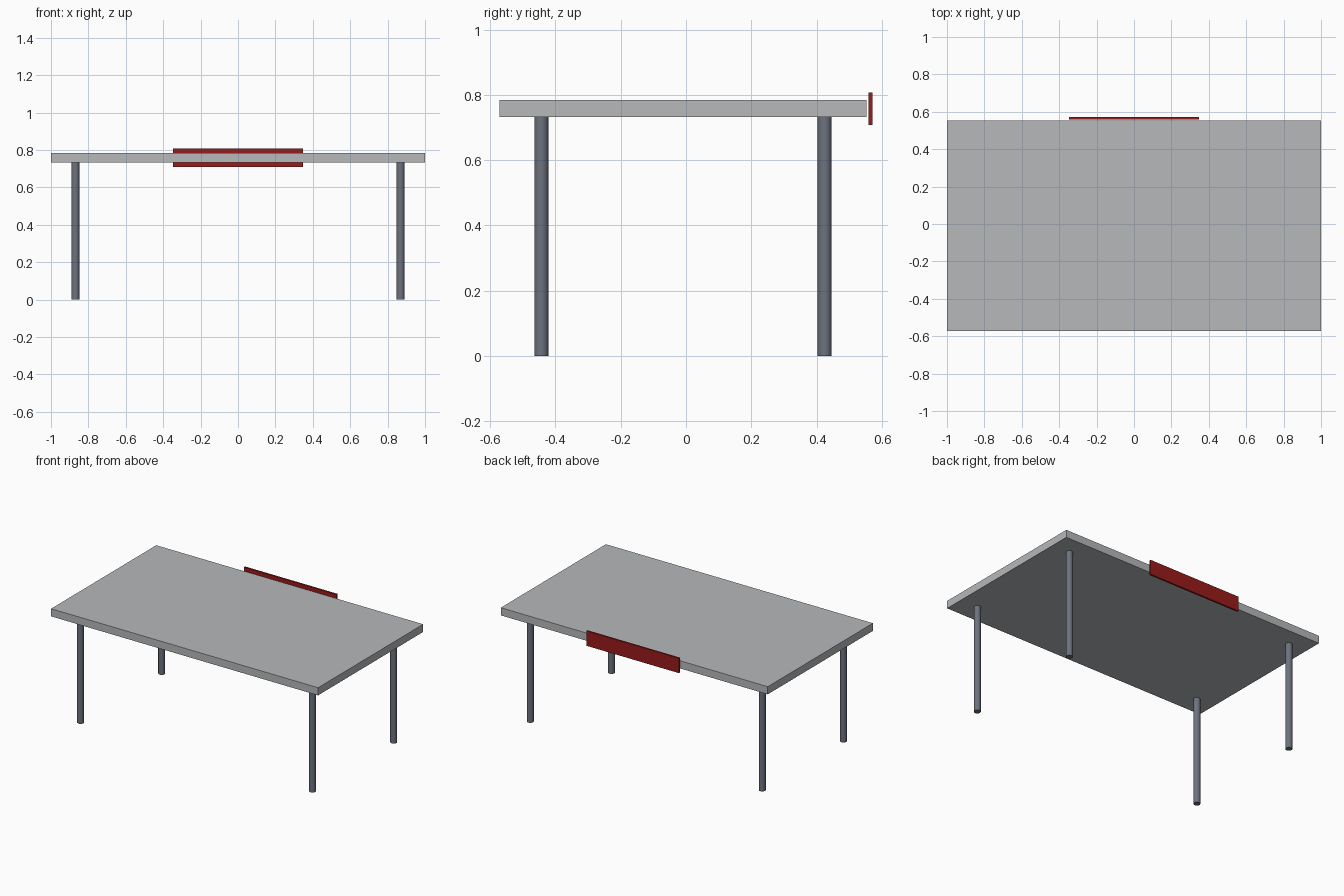
import bpy
import math

if "Cube" in bpy.data.objects:
    bpy.data.objects.remove(bpy.data.objects["Cube"], do_unlink=True)


def make_material(name, color):
    mat = bpy.data.materials.new(name)
    mat.use_nodes = True
    mat.diffuse_color = color
    mat.node_tree.nodes["Principled BSDF"].inputs["Base Color"].default_value = color
    return mat


def finish(name, mat):
    obj = bpy.context.object
    obj.name = name
    obj.data.materials.append(mat)
    return obj


def add_box(name, center, size, mat):
    bpy.ops.mesh.primitive_cube_add(size=1, location=center)
    bpy.context.object.scale = size
    bpy.ops.object.transform_apply(location=False, rotation=False, scale=True)
    return finish(name, mat)


top_gray = make_material("light gray", (0.47, 0.48, 0.49, 1))
leg_gray = make_material("slate gray", (0.15, 0.17, 0.21, 1))
panel_red = make_material("dark red", (0.32, 0.011, 0.011, 1))

MID_Y = -0.009     # table centre line, leaving room for the rear panel
TOP_Z = 0.758      # middle of the tabletop thickness
THICK = 0.052
LEG_HEIGHT = TOP_Z - THICK / 2

# Tabletop
add_box("tabletop", (0, MID_Y, TOP_Z), (2, 1.125, THICK), top_gray)

# Rear panel, set just behind the tabletop edge
add_box("rear_panel", (0, 0.565, TOP_Z), (0.694, 0.013, 0.1), panel_red)

# Four round legs
for side, x in (("left", 0.869), ("right", -0.869)):
    for end, y in (("front", -0.434), ("back", 0.434)):
        bpy.ops.mesh.primitive_cylinder_add(
            vertices=24, radius=0.0215, depth=LEG_HEIGHT,
            location=(x, MID_Y + y, LEG_HEIGHT / 2))
        bpy.ops.object.shade_smooth_by_angle(angle=math.radians(40))
        finish(f"{end}_{side}_leg", leg_gray)
